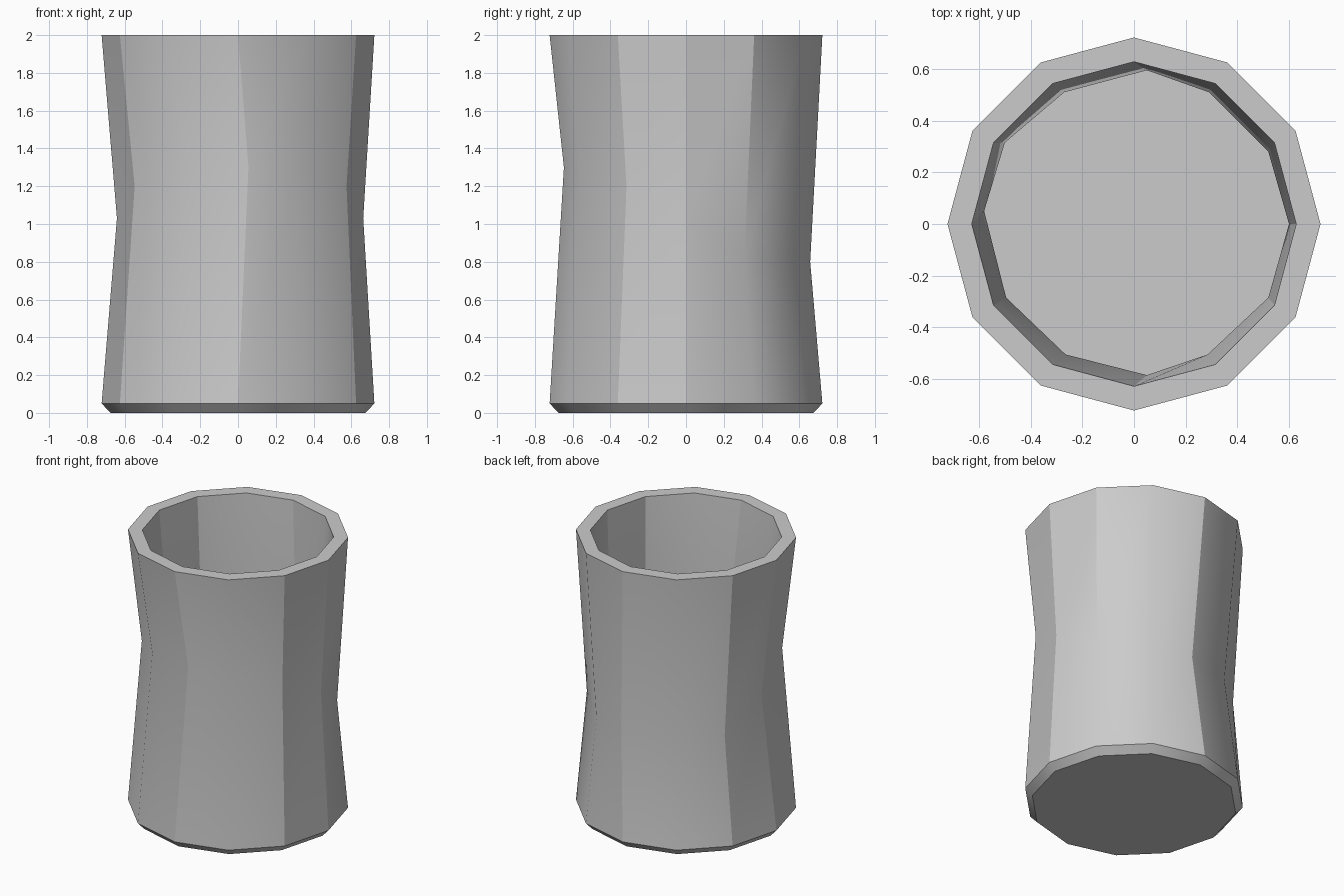
import bpy, bmesh, math

if "Cube" in bpy.data.objects:
    bpy.data.objects.remove(bpy.data.objects["Cube"])

SIDES = 12


def circle(r, z):
    return [(r * math.cos(2 * math.pi * i / SIDES),
             r * math.sin(2 * math.pi * i / SIDES), z) for i in range(SIDES)]


# Uneven pinched waist: inner outline (x, y, z), starting at +x, counter-clockwise
waist = [(0.60, 0.00, 1.03), (0.52, 0.28, 0.83), (0.29, 0.51, 0.80),
         (0.05, 0.595, 0.80), (-0.27, 0.51, 0.80), (-0.50, 0.315, 0.82),
         (-0.58, 0.05, 1.03), (-0.495, -0.285, 1.20), (-0.265, -0.505, 1.27),
         (0.05, -0.585, 1.30), (0.285, -0.505, 1.27), (0.52, -0.285, 1.20)]
outer_waist = [(x * 1.105, y * 1.105, z) for x, y, z in waist]

# Rings from the underside, up the outside, over the rim and down inside
rings = [circle(0.675, 0), circle(0.722, 0.05), outer_waist, circle(0.722, 2),
         circle(0.628, 2), waist, circle(0.628, 0.1)]

bm = bmesh.new()
loops = [[bm.verts.new(p) for p in ring] for ring in rings]
for a, b in zip(loops, loops[1:]):
    for i in range(SIDES):
        j = (i + 1) % SIDES
        bm.faces.new((a[i], a[j], b[j], b[i]))
bm.faces.new(loops[0][::-1])   # underside
bm.faces.new(loops[-1])        # inner floor
bmesh.ops.recalc_face_normals(bm, faces=bm.faces)

# Cup object
mesh = bpy.data.meshes.new("cup")
bm.to_mesh(mesh)
bm.free()
cup = bpy.data.objects.new("cup", mesh)
bpy.context.collection.objects.link(cup)
bpy.context.view_layer.objects.active = cup
cup.select_set(True)
bpy.ops.object.shade_smooth_by_angle(angle=math.radians(30))
